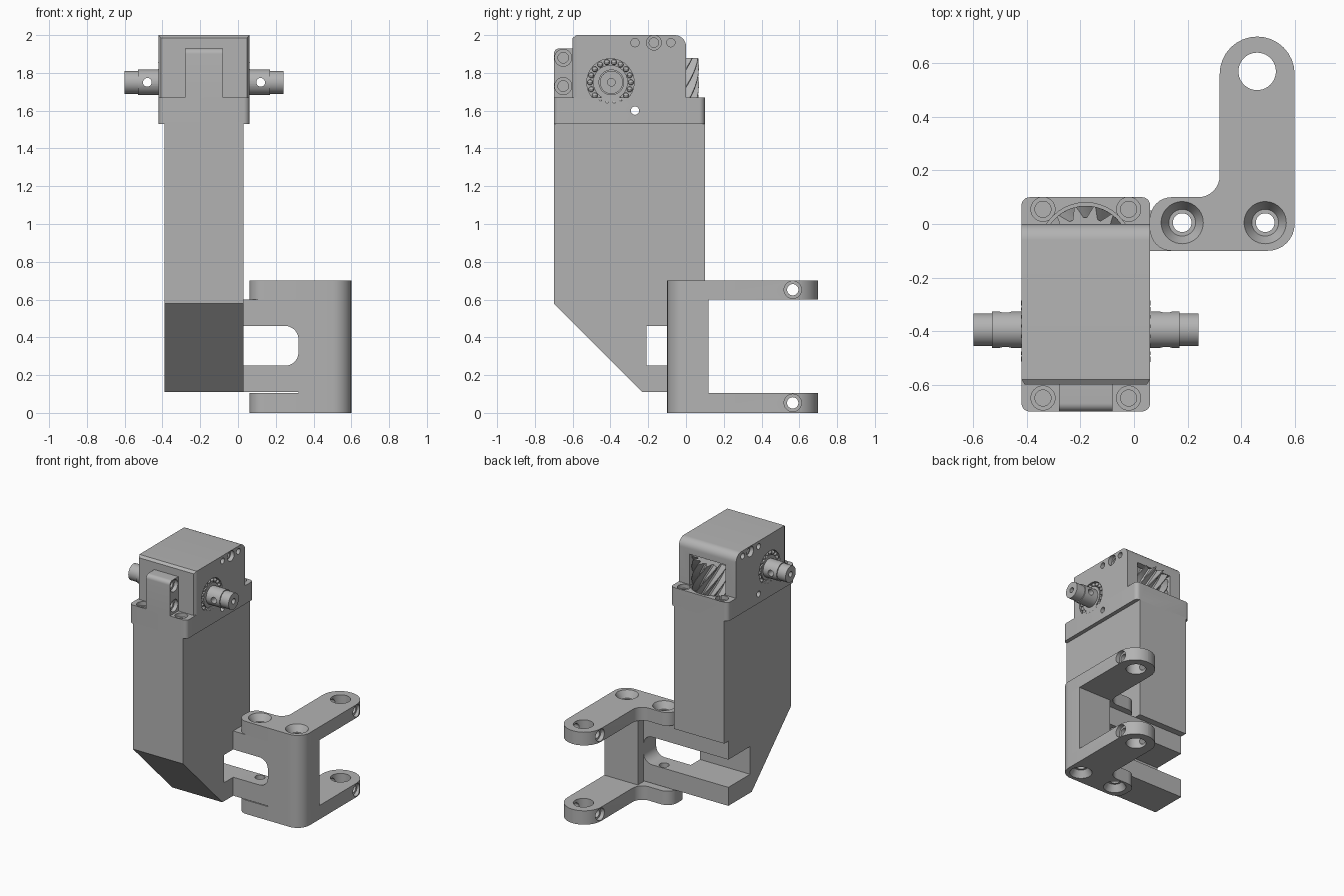
import bpy, bmesh, math
from mathutils import Vector, Matrix

if "Cube" in bpy.data.objects:
    bpy.data.objects.remove(bpy.data.objects["Cube"])

grey = bpy.data.materials.new("machined_grey")
grey.use_nodes = True
GREY = (0.45, 0.45, 0.45, 1)
grey.diffuse_color = GREY
grey.node_tree.nodes["Principled BSDF"].inputs["Base Color"].default_value = GREY
AXES = {"X": Vector((1, 0, 0)), "Y": Vector((0, 1, 0)), "Z": Vector((0, 0, 1))}


def finish(name, bm):
    bmesh.ops.recalc_face_normals(bm, faces=bm.faces)
    mesh = bpy.data.meshes.new(name)
    bm.to_mesh(mesh)
    bm.free()
    ob = bpy.data.objects.new(name, mesh)
    bpy.context.collection.objects.link(ob)
    mesh.materials.append(grey)
    return ob


def rounded(points, steps=8):
    """Polygon whose corners may carry a third value, the fillet radius."""
    out = []
    for i, p in enumerate(points):
        c = Vector(p[:2])
        if len(p) < 3:
            out.append(c)
            continue
        a = (Vector(points[i - 1][:2]) - c).normalized()
        b = (Vector(points[(i + 1) % len(points)][:2]) - c).normalized()
        centre = c + (a + b) * p[2]
        for k in range(steps + 1):
            t = math.pi / 2 * k / steps
            out.append(centre - b * p[2] * math.cos(t) - a * p[2] * math.sin(t))
    clean = [p for i, p in enumerate(out) if (p - out[i - 1]).length > 1e-5]
    return clean


def prism(name, points, axis, lo, hi):
    """Extrude a profile; the profile plane is XY, XZ or YZ."""
    place = {"X": lambda p: (lo, p.x, p.y), "Y": lambda p: (p.x, lo, p.y),
             "Z": lambda p: (p.x, p.y, lo)}[axis]
    bm = bmesh.new()
    face = bm.faces.new([bm.verts.new(place(p)) for p in rounded(points)])
    ext = bmesh.ops.extrude_face_region(bm, geom=[face])
    moved = [v for v in ext["geom"] if isinstance(v, bmesh.types.BMVert)]
    bmesh.ops.translate(bm, verts=moved, vec=AXES[axis] * (hi - lo))
    return finish(name, bm)


def box(name, x0, x1, y0, y1, z0, z1, r=None):
    pts = [(x0, y0), (x1, y0), (x1, y1), (x0, y1)]
    return prism(name, [p + (r,) for p in pts] if r else pts, "Z", z0, z1)


def rod(name, start, end, r1, r2=None, n=40):
    start, end = Vector(start), Vector(end)
    d = end - start
    turn = d.to_track_quat("Z", "Y").to_matrix().to_4x4()
    bm = bmesh.new()
    bmesh.ops.create_cone(bm, cap_ends=True, segments=n, radius1=r1,
                          radius2=r1 if r2 is None else r2, depth=d.length,
                          matrix=Matrix.Translation((start + end) / 2) @ turn)
    return finish(name, bm)


def cut(target, cutter):
    mod = target.modifiers.new("cut", "BOOLEAN")
    mod.operation, mod.solver, mod.object = "DIFFERENCE", "EXACT", cutter
    bpy.context.view_layer.objects.active = target
    bpy.ops.object.modifier_apply(modifier=mod.name)
    bpy.data.objects.remove(cutter)


def drill(target, start, direction, *stages):
    """Stepped hole: each stage is (radius, depth) or (radius, depth, end radius)."""
    start, d = Vector(start), Vector(direction)
    for s in stages:
        cut(target, rod("cutter", start - d * 0.002, start + d * s[1], *s[::2]))


# Tall body with sloped front and a forked lower end
prism("body", [(-0.7, 1.54), (-0.7, 0.58), (-0.23, 0.11), (0.05, 0.11), (0.05, 0.25),
               (-0.21, 0.25), (-0.21, 0.46), (0.05, 0.46), (0.05, 0.6), (0.1, 0.6),
               (0.1, 1.54)], "X", -0.39, 0.03)

# Head flange with screw recesses and gear clearance
CX, L, R = -0.18, -0.42, 0.06
flange = box("head_flange", L, R, -0.7, 0.1, 1.53, 1.67, 0.03)
for x in (-0.34, -0.02):
    for y in (-0.65, 0.055):
        drill(flange, (x, y, 1.67), (0, 0, -1), (0.045, 0.03), (0.03, 0.09))
cut(flange, rod("cutter", (CX, -0.095, 1.62), (CX, -0.095, 1.7), 0.175))
cut(flange, rod("cutter", (L - 1, -0.27, 1.6), (R + 1, -0.27, 1.6), 0.022, n=20))

# Gear housing, open at the back
housing = prism("gear_housing", [(-0.58, 1.66), (0, 1.66), (0, 2, 0.06), (-0.58, 2)], "X", L, R)
cut(housing, box("cutter", -0.33, -0.03, -0.275, 0.1, 1.6, 1.9))
for x, d in ((R, -1), (L, 1)):
    for y in (-0.27, -0.08):
        drill(housing, (x, y, 1.96), (d, 0, 0), (0.022, 0.06))
    drill(housing, (x, -0.17, 1.96), (d, 0, 0), (0.039, 0.03), (0.025, 0.07))
    drill(housing, (x, -0.4, 1.75), (d, 0, 0), (0.125, 0.025))

# Front cover with chamfered rim, and the screw tab on it
cover = prism("front_cover", [(L, 1.66), (R, 1.66), (R, 2), (L, 2)], "Y", -0.6, -0.58)
for v in cover.data.vertices:
    if v.co.y < -0.59:
        v.co.x += 0.012 if v.co.x < CX else -0.012
        v.co.z -= 0.015 if v.co.z > 1.8 else 0
tab = prism("front_tab", [(-0.7, 1.66), (-0.59, 1.66), (-0.59, 1.93), (-0.7, 1.93, 0.03)],
            "X", -0.28, -0.08)
for z in (1.73, 1.88):
    for x, d in ((-0.08, -1), (-0.28, 1)):
        drill(tab, (x, -0.65, z), (d, 0, 0), (0.045, 0.03), (0.028, 0.07))

# Helical gear seen through the back opening
bm = bmesh.new()
TEETH, LAYERS = 14, 10
rings = []
for j in range(LAYERS + 1):
    ring = []
    for i in range(TEETH * 4):
        r = (0.12, 0.163, 0.163, 0.12)[i % 4]
        a = math.tau * (i + 0.3 * (i % 4 == 1) - 0.3 * (i % 4 == 2)) / (TEETH * 4) + 1.2 * j / LAYERS
        ring.append(bm.verts.new((CX + r * math.cos(a), -0.095 + r * math.sin(a),
                                  1.63 + 0.25 * j / LAYERS)))
    rings.append(ring)
for low, high in zip(rings, rings[1:]):
    for i in range(len(low)):
        bm.faces.new((low[i - 1], low[i], high[i], high[i - 1]))
bm.faces.new(rings[0])
bm.faces.new(rings[-1])
finish("helical_gear", bm)

# Cross shaft with stepped ends, pin holes and bearings
shaft = rod("cross_shaft", (CX - 0.35, -0.395, 1.75), (CX + 0.35, -0.395, 1.75), 0.068)
for side, label in ((1, "left"), (-1, "right")):
    x = CX + side * 0.3
    cut(shaft, rod("cutter", (x, -0.6, 1.75), (x, -0.2, 1.75), 0.023, n=20))
    tip = rod(label + "_shaft_tip", (CX + side * 0.34, -0.395, 1.75),
              (CX + side * 0.42, -0.395, 1.75), 0.061)
    drill(tip, (CX + side * 0.42, -0.395, 1.75), (-side, 0, 0), (0.02, 0.05))
    face = CX + side * 0.24
    race = rod(label + "_bearing_race", (face - side * 0.05, -0.4, 1.75),
               (face - side * 0.003, -0.4, 1.75), 0.092)
    bm = bmesh.new()
    for k in range(18):
        a = math.tau * k / 18
        spot = (face - side * 0.012, -0.4 + 0.108 * math.cos(a), 1.75 + 0.108 * math.sin(a))
        bmesh.ops.create_uvsphere(bm, u_segments=10, v_segments=6, radius=0.015,
                                  matrix=Matrix.Translation(spot))
    finish(label + "_bearing_balls", bm)

# Bracket: two L-shaped arms, a post and a slotted web
outline = [(0.06, -0.1, 0.08), (0.6, -0.1, 0.1), (0.6, 0.7, 0.1399), (0.32, 0.7, 0.1399),
           (0.32, 0.1, 0.08), (0.06, 0.1, 0.08)]
arms = [prism("lower_arm", outline, "Z", 0, 0.105), prism("upper_arm", outline, "Z", 0.6, 0.7)]
post = prism("bracket_post", [(0.32, -0.1), (0.6, -0.1, 0.1), (0.6, 0.12), (0.32, 0.12)],
             "Z", 0.1, 0.605)
web = prism("bracket_web", [(0.02, 0.11), (0.36, 0.11), (0.36, 0.6), (0.02, 0.6), (0.02, 0.46),
                            (0.32, 0.46, 0.07), (0.32, 0.25, 0.07), (0.02, 0.25)],
            "Y", -0.1, 0.05)
for part in arms + [post, web]:
    for x in (0.18, 0.49):
        if part is post and x < 0.3 or part is web and x > 0.3:
            continue
        cut(part, rod("cutter", (x, 0.005, -0.1), (x, 0.005, 0.8), 0.035))
for arm, outer, d, mid in ((arms[0], 0, 1, 0.053), (arms[1], 0.7, -1, 0.652)):
    for x in (0.18, 0.49):
        drill(arm, (x, 0.005, outer), (0, 0, d), (0.08, 0.05, 0.05))
    cut(arm, rod("cutter", (0.46, 0.57, outer - d * 0.1), (0.46, 0.57, outer + d * 0.2), 0.07))
    cut(arm, rod("cutter", (0.25, 0.565, mid), (0.7, 0.565, mid), 0.03, n=24))
    for x, e in ((0.6, -1), (0.32, 1)):
        drill(arm, (x, 0.565, mid), (e, 0, 0), (0.046, 0.03))

# Smooth shading on curved surfaces, sharp elsewhere
bpy.ops.object.select_all(action="DESELECT")
for ob in bpy.context.collection.objects:
    if ob.type == "MESH" and grey.name in ob.data.materials:
        ob.select_set(True)
        bpy.context.view_layer.objects.active = ob
bpy.ops.object.shade_smooth_by_angle(angle=math.radians(30))
